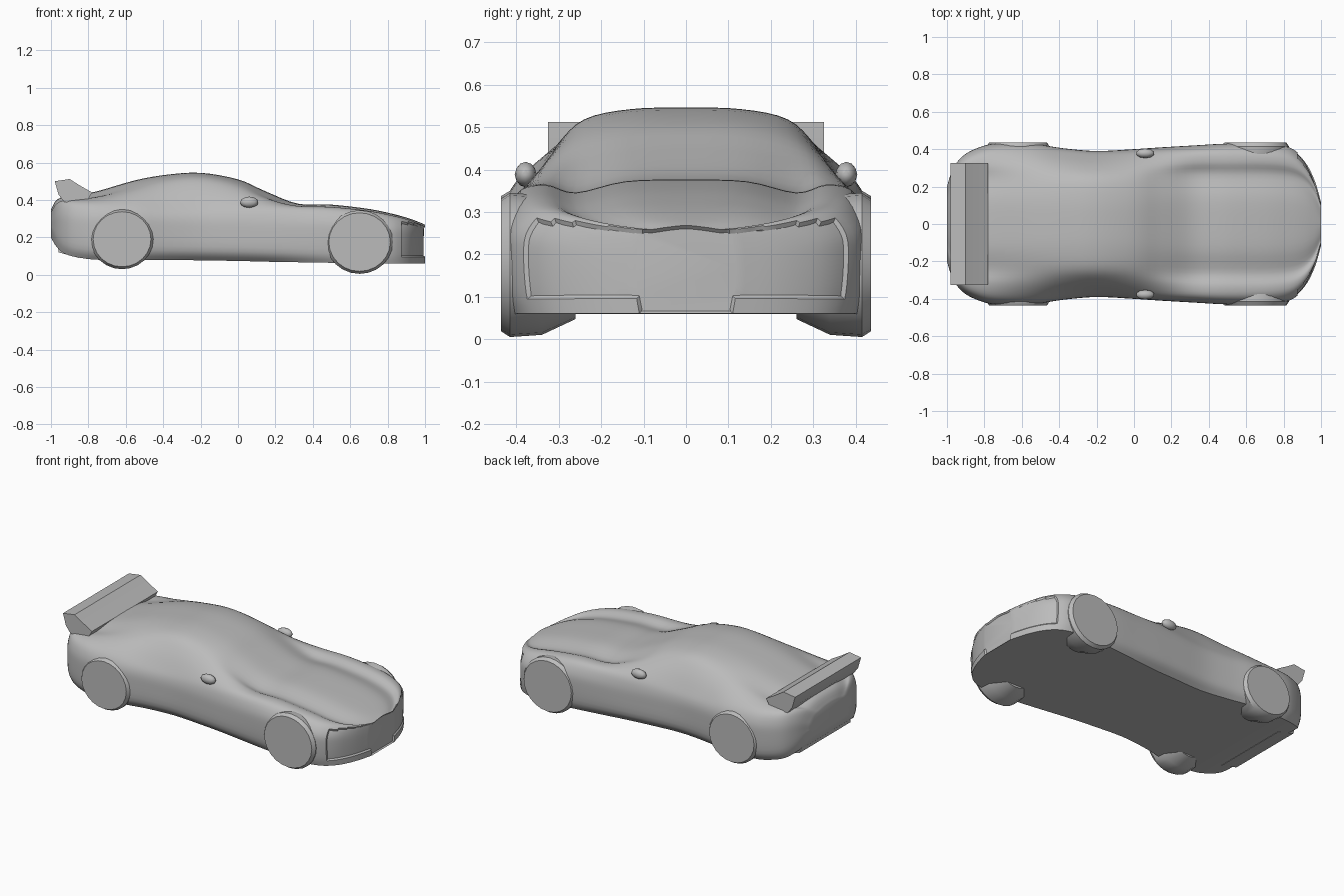
import bpy, bmesh, math
from mathutils import Vector

cube = bpy.data.objects.get("Cube")
if cube:
    bpy.data.objects.remove(cube, do_unlink=True)

grey = bpy.data.materials.new("plain grey")
grey.use_nodes = True
COLOUR = (0.5, 0.5, 0.5, 1)
grey.diffuse_color = COLOUR
grey.node_tree.nodes["Principled BSDF"].inputs["Base Color"].default_value = COLOUR


def finish(bm, name, angle=35):
    bmesh.ops.recalc_face_normals(bm, faces=bm.faces)
    mesh = bpy.data.meshes.new(name)
    bm.to_mesh(mesh)
    bm.free()
    mesh.materials.append(grey)
    obj = bpy.data.objects.new(name, mesh)
    bpy.context.collection.objects.link(obj)
    bpy.ops.object.select_all(action='DESELECT')
    bpy.context.view_layer.objects.active = obj
    obj.select_set(True)
    bpy.ops.object.shade_smooth_by_angle(angle=math.radians(angle))
    return obj


def smooth_path(points, steps):
    """Catmull-Rom curve through the points."""
    pts = [points[0]] + points + [points[-1]]
    out = []
    for a, b, c, d in zip(pts, pts[1:], pts[2:], pts[3:]):
        for i in range(steps):
            t = i / steps
            out.append(0.5 * (2 * b + (c - a) * t + (2 * a - 5 * b + 4 * c - d) * t * t
                              + (3 * b - a - 3 * c + d) * t ** 3))
    return out + [points[-1]]


# Body stations: x, sill width, widest, bottom, shoulder width, shoulder z, roof width, roof z
STATIONS = [
    (-1.00, .16, .20, .20, .17, .31, .10, .35),
    (-.97, .26, .29, .15, .26, .36, .18, .40),
    (-.92, .33, .36, .11, .33, .38, .23, .42),
    (-.84, .37, .405, .09, .37, .38, .24, .43),
    (-.74, .39, .43, .08, .39, .38, .24, .45),
    (-.55, .39, .43, .08, .39, .38, .24, .505),
    (-.38, .36, .405, .08, .37, .37, .24, .535),
    (-.20, .34, .39, .077, .36, .365, .24, .545),
    (.00, .35, .40, .074, .37, .365, .24, .51),
    (.15, .36, .41, .07, .38, .36, .25, .445),
    (.32, .38, .42, .067, .385, .355, .26, .38),
    (.50, .40, .43, .064, .39, .35, .26, .375),
    (.70, .41, .43, .06, .385, .33, .26, .352),
    (.83, .39, .41, .06, .365, .305, .25, .325),
    (.91, .33, .345, .06, .31, .285, .22, .303),
    (.965, .23, .24, .06, .22, .265, .16, .283),
    (1.00, .11, .12, .06, .11, .25, .08, .268),
]


def section(x, sill, wide, low, ws, zs, roof, top):
    half = [(sill, low), (wide * .985, low + .05), (wide, low + (zs - low) * .55),
            (wide * .985, low + (zs - low) * .8), (ws, zs),
            ((ws + roof) / 2 + .005, (zs + top) / 2), (roof, top - .028 * roof / .24),
            (roof * .55, top - .004)]
    ring = half + [(0, top)] + [(-y, z) for y, z in reversed(half)]
    return smooth_path([Vector((x, y, z)) for y, z in ring], 4)


# Body shell, lofted along its length
columns = [smooth_path(list(c), 4) for c in zip(*[section(*s) for s in STATIONS])]
bm = bmesh.new()
grid = [[bm.verts.new(p) for p in ring] for ring in zip(*columns)]
for r, s in zip(grid, grid[1:]):
    for i in range(len(r)):
        j = (i + 1) % len(r)
        bm.faces.new((r[i], r[j], s[j], s[i]))
for end in (grid[0], grid[-1]):
    bm.faces.new(end)
bmesh.ops.recalc_face_normals(bm, faces=bm.faces)
# Sunken nose panel
nose = [f for f in bm.faces if f.normal.x > .45 and f.normal.z < .5
        and f.calc_center_median().x > .87 and f.calc_center_median().z > .09]
bmesh.ops.inset_region(bm, faces=nose, thickness=.008, depth=-.008)
finish(bm, "body_shell")


def extrude(name, profile, y0, y1):
    """Side profile in x and z, pulled across from y0 to y1."""
    bm = bmesh.new()
    face = bm.faces.new([bm.verts.new((x, y0, z)) for x, z in profile])
    new = bmesh.ops.extrude_face_region(bm, geom=[face])["geom"]
    bmesh.ops.translate(bm, vec=(0, y1 - y0, 0),
                        verts=[v for v in new if isinstance(v, bmesh.types.BMVert)])
    return finish(bm, name)


# Rear wing flaring up from the tail
extrude("rear_wing", [(-.98, .50), (-.90, .512), (-.85, .48), (-.78, .44),
                      (-.82, .37), (-.93, .39), (-.96, .43)], -.325, .325)
# Rear bumper lip
extrude("rear_bumper", [(-.965, .19), (-.96, .12), (-.85, .09), (-.80, .19)], -.25, .25)


# Wheels, sloping inward underneath
def wheel(name, x, z, radius, side):
    bm = bmesh.new()
    rings = []
    for y, r in ((.26, .75), (.34, .97), (.415, 1), (.436, .92), (.436, .6)):
        rings.append([bm.verts.new((x + 1.05 * radius * r * math.cos(a), side * y,
                                    z + radius * r * math.sin(a)))
                      for a in (math.tau * i / 24 for i in range(24))])
    for r, s in zip(rings, rings[1:]):
        for i in range(24):
            j = (i + 1) % 24
            bm.faces.new((r[i], r[j], s[j], s[i]))
    bm.faces.new(rings[0])
    bm.faces.new(rings[-1])
    finish(bm, name)


# Door mirrors
def mirror_pod(name, side):
    bm = bmesh.new()
    bmesh.ops.create_icosphere(bm, subdivisions=2, radius=1)
    for v in bm.verts:
        v.co = (.06 + v.co.x * .05, side * (.378 + v.co.y * .026), .388 + v.co.z * .03)
    finish(bm, name)


for side, label in ((1, "left"), (-1, "right")):
    wheel(label + "_front_wheel", .65, .175, .17, side)
    wheel(label + "_rear_wheel", -.62, .19, .16, side)
    mirror_pod(label + "_mirror", side)
